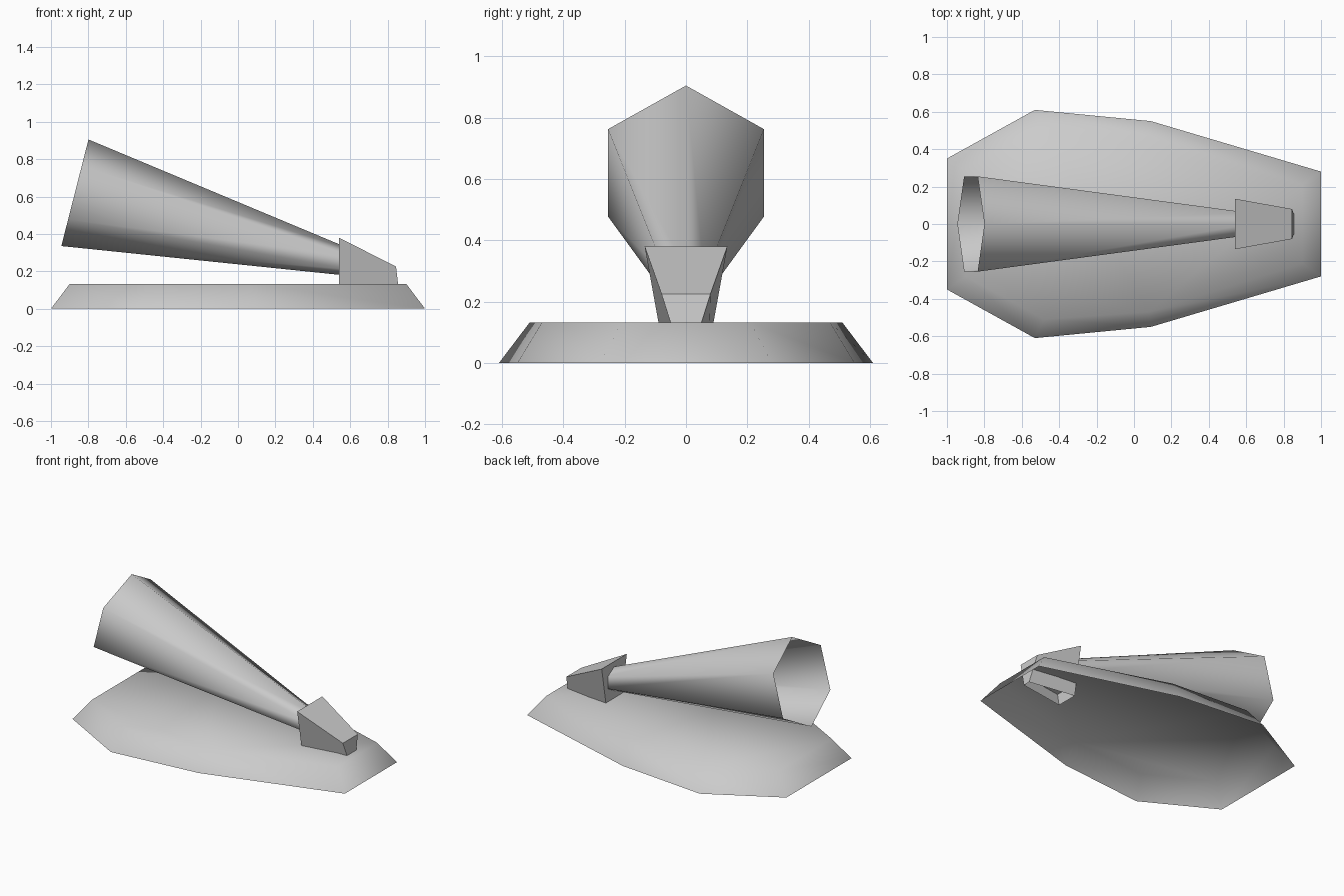
import bpy, bmesh
from math import pi, atan2
from mathutils import Matrix, Vector

cube = bpy.data.objects.get("Cube")
if cube:
    bpy.data.objects.remove(cube, do_unlink=True)

grey = bpy.data.materials.new("plain grey")
grey.use_nodes = True
colour = (0.6, 0.6, 0.6, 1)
grey.diffuse_color = colour
grey.node_tree.nodes["Principled BSDF"].inputs["Base Color"].default_value = colour


def finish(name, bm, smooth):
    bmesh.ops.recalc_face_normals(bm, faces=bm.faces)
    for face in bm.faces:
        face.smooth = smooth
    mesh = bpy.data.meshes.new(name)
    bm.to_mesh(mesh)
    bm.free()
    mesh.materials.append(grey)
    obj = bpy.data.objects.new(name, mesh)
    bpy.context.collection.objects.link(obj)
    return obj


def mirrored_loop(half, z):
    """Closed outline from its +y half."""
    return [Vector((x, y, z)) for x, y in half] + [Vector((x, -y, z)) for x, y in reversed(half)]


def open_shell(name, lower, upper, smooth):
    """Side walls and a lid, open underneath."""
    bm = bmesh.new()
    low = [bm.verts.new(p) for p in lower]
    top = [bm.verts.new(p) for p in upper]
    for i in range(len(low)):
        j = (i + 1) % len(low)
        bm.faces.new((low[i], low[j], top[j], top[i]))
    lid = bm.faces.new(top)
    lid.normal_update()
    obj = finish(name, bm, smooth)
    # an open shell must face outwards: the lid points up
    if obj.data.polygons[len(low)].normal.z < 0:
        obj.data.flip_normals()
    return obj


# Flared base plate
foot = [(-1, 0.35), (-0.53, 0.61), (0.09, 0.55), (1, 0.28)]
rim = [(-0.9, 0.28), (-0.48, 0.51), (0.08, 0.47), (0.9, 0.21)]
open_shell("base", mirrored_loop(foot, 0), mirrored_loop(rim, 0.132), True)

# Tapered mount block, sunk through the base, with a sloping top
block_low = mirrored_loop([(0.54, 0.075), (0.865, 0.025)], 0.05)
block_top = mirrored_loop([(0.54, 0.135), (0.845, 0.08)], 0.38)
for p in block_top:
    if p.x > 0.7:
        p.z = 0.225
open_shell("mount_block", block_low, block_top, False)

# Six-sided horn, open at the wide mouth, narrowing into the block
mouth = Vector((-0.872, 0, 0.62))
throat = Vector((0.6, 0, 0.245))
axis = throat - mouth
bm = bmesh.new()
bmesh.ops.create_cone(bm, cap_ends=False, segments=6, radius1=0.294, radius2=0.07,
                      depth=axis.length)
tilt = atan2(axis.x, axis.z)
turn = Matrix.Rotation(tilt, 4, "Y")
# put a corner of the hexagon at the top
corner = max(bm.verts, key=lambda v: (turn @ v.co).z)
spin = Matrix.Rotation(pi - atan2(corner.co.y, corner.co.x), 4, "Z")
bm.transform(Matrix.Translation((mouth + throat) / 2) @ turn @ spin)
horn = finish("horn", bm, True)
face = horn.data.polygons[0]
middle = (mouth + throat) / 2
if face.normal.dot(Vector(face.center) - middle) < 0:
    horn.data.flip_normals()
